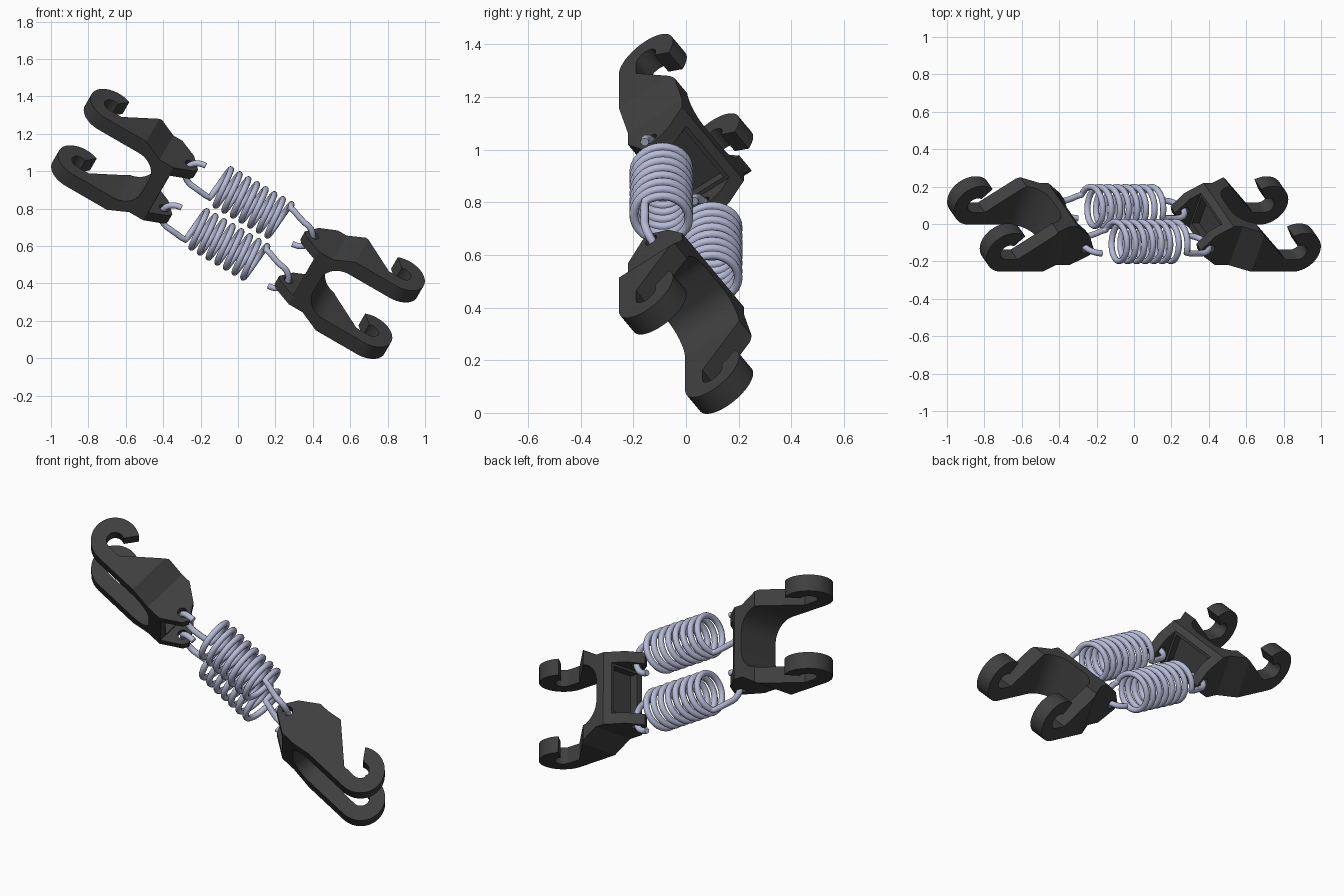
import bpy, bmesh
from math import sin, cos, pi, radians
from mathutils import Matrix, Vector

if "Cube" in bpy.data.objects:
    bpy.data.objects.remove(bpy.data.objects["Cube"])

# Local frame: X = long axis, Y = hook opening direction, Z = across the two arms
U = Vector((0.866, 0, -0.5)).normalized()
V = Vector((0.5 * 0.81, -0.586, 0.866 * 0.81)).normalized()
N = V.cross(U)
FRAME = Matrix.Translation((0, 0, 0.718)) @ Matrix((U, N, V)).transposed().to_4x4()


def material(name, col):
    m = bpy.data.materials.new(name)
    m.diffuse_color = (*col, 1)
    m.use_nodes = True
    m.node_tree.nodes["Principled BSDF"].inputs["Base Color"].default_value = m.diffuse_color
    return m


DARK = material("dark_plastic", (0.05, 0.05, 0.05))
STEEL = material("steel", (0.47, 0.5, 0.68))


def arc(cx, cy, r, a0, a1, n):
    return [(cx + r * cos(radians(a0 + (a1 - a0) * i / n)),
             cy + r * sin(radians(a0 + (a1 - a0) * i / n))) for i in range(n + 1)]


def prism(name, pts, lo, hi, place):
    """Extrude a 2D outline from lo to hi; place maps (p, q, depth) to xyz."""
    bm = bmesh.new()
    f = bm.faces.new([bm.verts.new(place(p, q, lo)) for p, q in pts])
    ext = bmesh.ops.extrude_face_region(bm, geom=[f])
    move = Vector(place(0, 0, hi)) - Vector(place(0, 0, lo))
    bmesh.ops.translate(bm, vec=move, verts=[v for v in ext["geom"] if isinstance(v, bmesh.types.BMVert)])
    bmesh.ops.recalc_face_normals(bm, faces=bm.faces)
    me = bpy.data.meshes.new(name)
    bm.to_mesh(me)
    bm.free()
    ob = bpy.data.objects.new(name, me)
    bpy.context.collection.objects.link(ob)
    return ob


def side(p, q, d):
    return (p, q, d)


def plan(p, q, d):
    return (p, d, q)


def boolean(ob, cutter, op):
    m = ob.modifiers.new("cut", "BOOLEAN")
    m.object, m.operation, m.solver = cutter, op, "EXACT"
    bpy.context.view_layer.objects.active = ob
    bpy.ops.object.modifier_apply(modifier=m.name)
    bpy.data.objects.remove(cutter)


# Hook side profile: ear, plate, hook
HX, R, r = 0.898, 0.127, 0.046
profile = ([(0.33, -0.03), (0.345, -0.06), (0.45, -R)]
           + arc(HX, 0, R, -90, 123, 32)
           + arc(HX, 0, r, 118, -90, 24)
           + [(0.826, -r), (0.628, R), (0.48, R), (0.385, 0.06)])

# Plan outline: forked arms with a rounded crotch, stepping in to two ears
half = ([(0.445, 0.14), (0.3, 0.14), (0.3, 0.2), (0.535, 0.2), (0.645, 0.26), (1.1, 0.26), (1.1, 0.17)]
        + arc(0.65, 0.05, 0.12, 90, 180, 12))
fork = half + [(p, -q) for p, q in reversed(half)]


def bracket(name, mirror):
    ob = prism(name, profile, -0.3, 0.3, side)
    boolean(ob, prism("fork_cut", fork, -0.2, 0.2, plan), "INTERSECT")
    # Recess on the spring side of the web
    pocket = [(0.3, -0.085), (0.49, -0.085), (0.49, 0.085), (0.3, 0.085)]
    boolean(ob, prism("pocket_cut", pocket, -0.125, 0.125, side), "DIFFERENCE")
    # Spring holes through both ears
    boolean(ob, prism("hole_cut", arc(0.385, -0.02, 0.026, 0, 345, 23), -0.3, 0.3, side), "DIFFERENCE")
    if mirror:
        ob.data.transform(Matrix.Scale(-1, 4, (1, 0, 0)))
        ob.data.flip_normals()
    ob.data.materials.clear()
    ob.data.materials.append(DARK)
    ob.matrix_world = FRAME
    bpy.ops.object.select_all(action="DESELECT")
    ob.select_set(True)
    bpy.context.view_layer.objects.active = ob
    bpy.ops.object.shade_smooth_by_angle(angle=radians(28))


bracket("lower_hook_bracket", False)
bracket("upper_hook_bracket", True)


# Extension springs with end loops through the ears
def spring(name, zc):
    turns, per, L, C = 7.5, 28, 0.2, 0.105
    k = int(turns * per)
    coil = []
    for i in range(k + 1):
        t = 2 * pi * turns * i / k
        coil.append((-L + 2 * L * i / k, C * sin(t), -C * cos(t)))
    loop = [(0.305 + 0.08 * cos(a), -0.02, 0.08 * sin(a))
            for a in [pi / 2 - pi * i / 16 for i in range(17)]]
    lead = [(0.225, -0.004, 0.102), (0.265, -0.013, 0.09)]
    tail = lead + loop
    head = [(-x, y, -z) for x, y, z in reversed(tail)]
    pts = head + coil + tail
    cu = bpy.data.curves.new(name, "CURVE")
    cu.dimensions = "3D"
    cu.bevel_depth, cu.bevel_resolution, cu.use_fill_caps = 0.0165, 3, True
    sp = cu.splines.new("POLY")
    sp.points.add(len(pts) - 1)
    for p, (x, y, z) in zip(sp.points, pts):
        p.co = (x, y, z + zc, 1)
    sp.use_smooth = True
    cu.materials.append(STEEL)
    ob = bpy.data.objects.new(name, cu)
    bpy.context.collection.objects.link(ob)
    ob.matrix_world = FRAME


spring("upper_spring", 0.16)
spring("lower_spring", -0.16)
